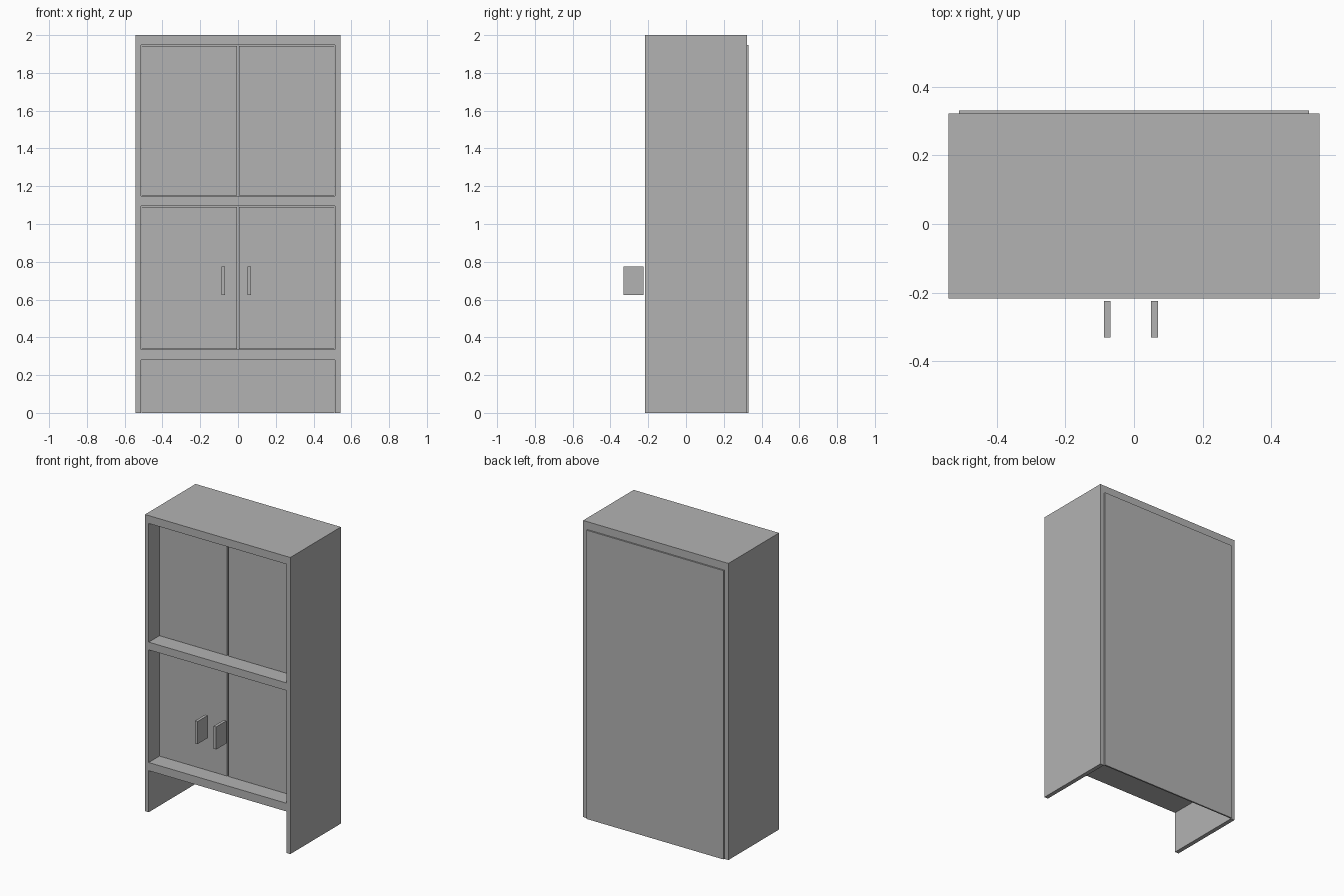
import bpy
import bmesh
from mathutils import Vector

old = bpy.data.objects.get("Cube")
if old:
    bpy.data.objects.remove(old, do_unlink=True)

# One plain grey for the whole cabinet
grey = bpy.data.materials.new("plain_grey")
grey.use_nodes = True
colour = (0.45, 0.45, 0.45, 1)
grey.diffuse_color = colour
grey.node_tree.nodes["Principled BSDF"].inputs["Base Color"].default_value = colour


def board(name, low, high):
    """Box between two opposite corners."""
    low, high = Vector(low), Vector(high)
    bm = bmesh.new()
    bmesh.ops.create_cube(bm, size=1)
    bmesh.ops.scale(bm, vec=high - low, verts=bm.verts)
    bmesh.ops.translate(bm, vec=(low + high) / 2, verts=bm.verts)
    mesh = bpy.data.meshes.new(name)
    bm.to_mesh(mesh)
    bm.free()
    mesh.materials.append(grey)
    obj = bpy.data.objects.new(name, mesh)
    bpy.context.collection.objects.link(obj)
    return obj


front, back = -0.217, 0.322
outer, inner = 0.542, 0.514
top_under = 1.947
door_front = -0.11

# Carcass: top, shelves and thin back panel
board("top_board", (-outer, front, top_under), (outer, back, 2))
board("middle_shelf", (-inner, front, 1.095), (inner, back, 1.147))
board("bottom_shelf", (-inner, front, 0.28), (inner, back, 0.335))
board("back_panel", (-0.511, back, 0), (0.511, 0.332, top_under))

# Side panels, recessed doors and handles in left and right pairs
for name, sign in (("left", 1), ("right", -1)):
    def side_board(part, near, far, y, z):
        x = sorted((sign * near, sign * far))
        board(name + "_" + part, (x[0], y[0], z[0]), (x[1], y[1], z[1]))

    side_board("side_panel", inner, outer, (front, back), (0, top_under))
    for level, z in (("lower", (0.339, 1.091)), ("upper", (1.151, 1.943))):
        side_board(level + "_door", 0.005, 0.51, (door_front, door_front + 0.03), z)
    # The handle pair sits slightly off centre
    shift = -0.009 * sign
    side_board("handle", 0.059 + shift, 0.079 + shift, (-0.332, -0.225), (0.623, 0.775))
